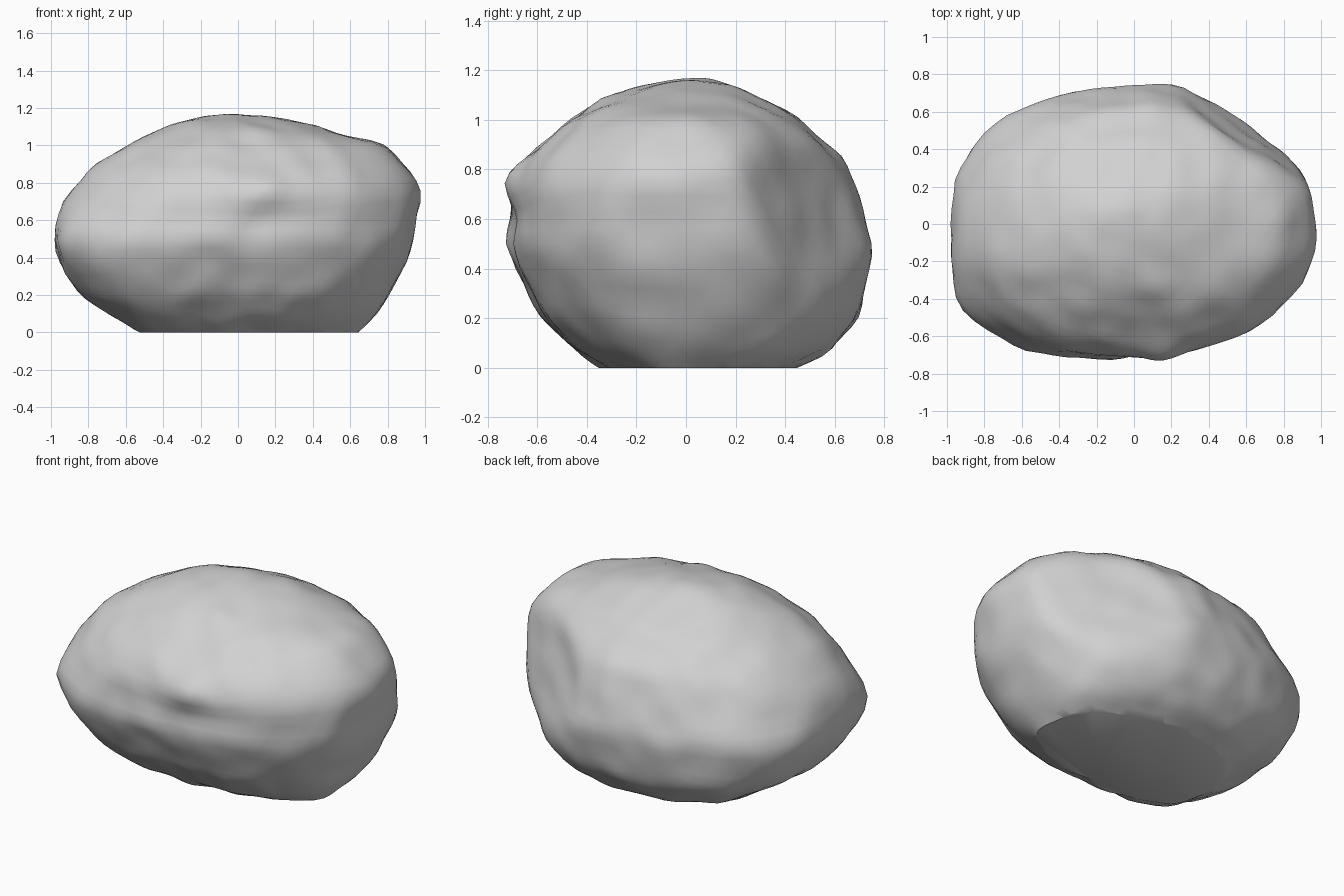
import bpy
import bmesh
from mathutils import Vector, noise

default_cube = bpy.data.objects.get("Cube")
if default_cube:
    bpy.data.objects.remove(default_cube, do_unlink=True)

# Reach of the boulder at each height: z, right, left, front, back
PROFILE = [
    (-0.14, 0.30, 0.42, 0.10, 0.22),
    (0.00, 0.52, 0.63, 0.32, 0.43),
    (0.06, 0.61, 0.72, 0.43, 0.58),
    (0.20, 0.85, 0.81, 0.58, 0.71),
    (0.35, 0.95, 0.89, 0.65, 0.73),
    (0.50, 0.99, 0.95, 0.71, 0.75),
    (0.62, 0.95, 0.96, 0.68, 0.71),
    (0.72, 0.92, 0.98, 0.71, 0.69),
    (0.85, 0.82, 0.95, 0.64, 0.63),
    (1.00, 0.61, 0.79, 0.48, 0.46),
    (1.08, 0.43, 0.50, 0.36, 0.32),
    (1.13, 0.32, 0.28, 0.22, 0.22),
    (1.165, 0.18, 0.10, 0.10, 0.08),
]
# Local lumps and hollows: position, radius, push
LUMPS = [
    (Vector((0.12, -0.71, 0.74)), 0.28, 0.04),
    (Vector((0.10, -0.68, 0.61)), 0.22, -0.03),
    (Vector((0.98, -0.05, 0.72)), 0.25, 0.025),
    (Vector((-0.90, -0.43, 0.48)), 0.25, 0.03),
    (Vector((0.27, 0.70, 0.45)), 0.25, 0.02),
]
CENTRE = Vector((0, 0, 0.5))
# Broken flat side at the back left
FACET_NORMAL, FACET_REACH = Vector((0.53, 0.85, 0.2)), 0.84


def reach_at(z):
    for low, high in zip(PROFILE, PROFILE[1:]):
        if low[0] <= z <= high[0]:
            t = (z - low[0]) / (high[0] - low[0])
            return [a + (b - a) * t for a, b in zip(low[1:], high[1:])]
    return None


def corner_power(p):
    """Squareness of the outline in each quarter, rounder towards the top."""
    if p.x > 0:
        return 2.25
    upper = min(max((p.z - 0.5) / 0.25, 0), 1)
    if p.y < 0:
        return 2.5 - 0.6 * upper
    return 3.0 - 0.7 * upper


def inside(p):
    reach = reach_at(p.z)
    if reach is None or p.dot(FACET_NORMAL) > FACET_REACH:
        return False
    right, left, front, back = reach
    # The right end leans towards the front
    y = p.y - 0.1 * min(p.x, 0)
    u = abs(p.x) / (right if p.x < 0 else left)
    v = abs(y) / (front if y < 0 else back)
    power = corner_power(p)
    return u ** power + v ** power <= 1


def surface_distance(direction):
    near, far = 0.0, 2.0
    for step in range(24):
        middle = (near + far) / 2
        if inside(CENTRE + direction * middle):
            near = middle
        else:
            far = middle
    return near


def roughness(p):
    broad = noise.noise(p * 2.6 + Vector((4, 1, 7)))
    chips = noise.noise(p * 6)
    push = 0.016 * broad + 0.016 * chips
    for place, radius, height in LUMPS:
        push += height * max(0, 1 - (p - place).length / radius) ** 1.5
    return push


# Boulder body: a sphere pushed out to the profile, then weathered
bm = bmesh.new()
bmesh.ops.create_icosphere(bm, subdivisions=5, radius=1)
for vert in bm.verts:
    direction = vert.co.normalized()
    vert.co = CENTRE + direction * surface_distance(direction)
for repeat in range(2):
    bmesh.ops.smooth_vert(bm, verts=bm.verts, factor=0.5,
                          use_axis_x=True, use_axis_y=True, use_axis_z=True)
for vert in bm.verts:
    direction = (vert.co - CENTRE).normalized()
    vert.co += direction * roughness(vert.co)

# Flat base: slice at the ground and close the hole
bmesh.ops.bisect_plane(bm, geom=bm.verts[:] + bm.edges[:] + bm.faces[:],
                       plane_co=(0, 0, 0), plane_no=(0, 0, 1), clear_inner=True)
rim = [edge for edge in bm.edges if edge.is_boundary]
bmesh.ops.holes_fill(bm, edges=rim, sides=0)
bmesh.ops.recalc_face_normals(bm, faces=bm.faces)

mesh = bpy.data.meshes.new("boulder")
bm.to_mesh(mesh)
bm.free()
boulder = bpy.data.objects.new("boulder", mesh)
bpy.context.collection.objects.link(boulder)

# Plain grey stone
stone = bpy.data.materials.new("grey_stone")
stone.use_nodes = True
grey = (0.64, 0.64, 0.64, 1)
stone.diffuse_color = grey
stone.node_tree.nodes["Principled BSDF"].inputs["Base Color"].default_value = grey
mesh.materials.append(stone)

# Smooth shading with a crisp base edge
bpy.ops.object.select_all(action="DESELECT")
boulder.select_set(True)
bpy.context.view_layer.objects.active = boulder
bpy.ops.object.shade_smooth_by_angle(angle=0.6)
